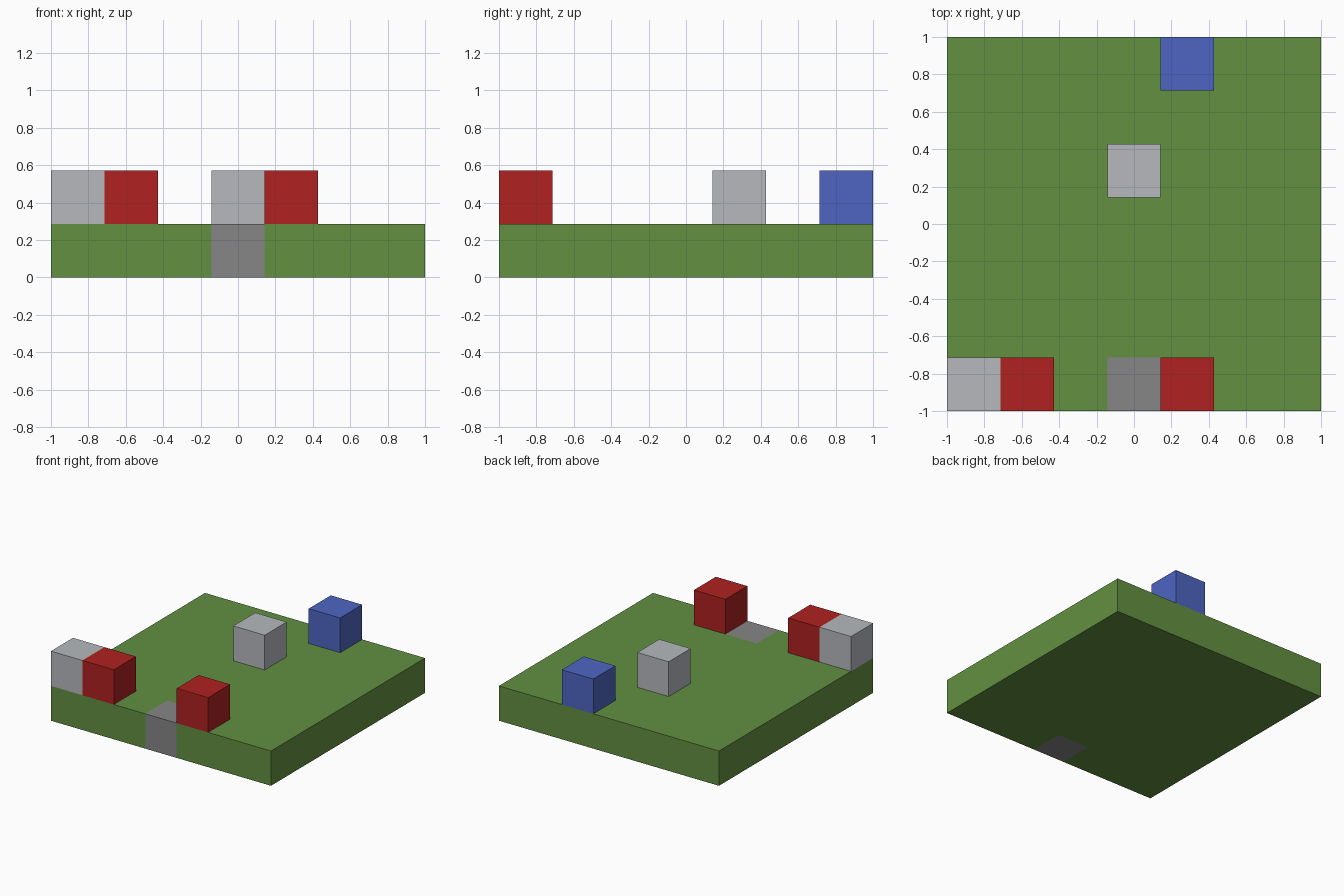
import bpy
import bmesh
from mathutils import Matrix, Vector

if "Cube" in bpy.data.objects:
    bpy.data.objects.remove(bpy.data.objects["Cube"], do_unlink=True)

CELL = 2 / 7  # the board is seven cells wide and one cell thick


def material(name, rgb):
    def linear(v):
        v /= 255
        return v / 12.92 if v <= 0.04045 else ((v + 0.055) / 1.055) ** 2.4
    colour = [linear(v) for v in rgb] + [1]
    mat = bpy.data.materials.new(name)
    mat.use_nodes = True
    mat.diffuse_color = colour
    shader = mat.node_tree.nodes["Principled BSDF"]
    shader.inputs["Base Color"].default_value = colour
    shader.inputs["Roughness"].default_value = 0.9
    return mat


green = material("grass green", (98, 144, 65))
grey = material("stone grey", (134, 134, 134))
silver = material("light grey", (182, 185, 190))
red = material("red", (176, 33, 33))
blue = material("blue", (78, 101, 194))


def box_mesh(size, centre):
    bm = bmesh.new()
    bmesh.ops.create_cube(bm, size=1, matrix=Matrix.Translation(centre) @ Matrix.Diagonal((*size, 1)))
    return bm


def add_object(name, bm, mats):
    mesh = bpy.data.meshes.new(name)
    bm.to_mesh(mesh)
    bm.free()
    for mat in mats:
        mesh.materials.append(mat)
    obj = bpy.data.objects.new(name, mesh)
    bpy.context.collection.objects.link(obj)
    return obj


def cell_centre(column, row, layer):
    return Vector(((column - 3) * CELL, (row - 3) * CELL, (layer + 0.5) * CELL))


# Board, cut along the edges of the one stone cell at the front
board = box_mesh((2, 2, CELL), cell_centre(3, 3, 0))
stone = cell_centre(3, 0, 0)
half = CELL / 2
for axis, offset in (("X", -half), ("X", half), ("Y", half)):
    normal = Vector((axis == "X", axis == "Y", 0))
    bmesh.ops.bisect_plane(board, geom=board.verts[:] + board.edges[:] + board.faces[:],
                           plane_co=stone + normal * offset, plane_no=normal)
for face in board.faces:
    away = face.calc_center_median() - stone
    face.material_index = int(max(abs(v) for v in away) < half + 0.01)
add_object("board", board, [green, grey])

# Cubes standing on the board: column, row, colour
cubes = {
    "corner_cube": (0, 0, silver),
    "front_right_cube": (1, 0, red),
    "front_left_cube": (4, 0, red),
    "middle_cube": (3, 4, silver),
    "back_cube": (4, 6, blue),
}
for name, (column, row, mat) in cubes.items():
    add_object(name, box_mesh((CELL,) * 3, cell_centre(column, row, 1)), [mat])
